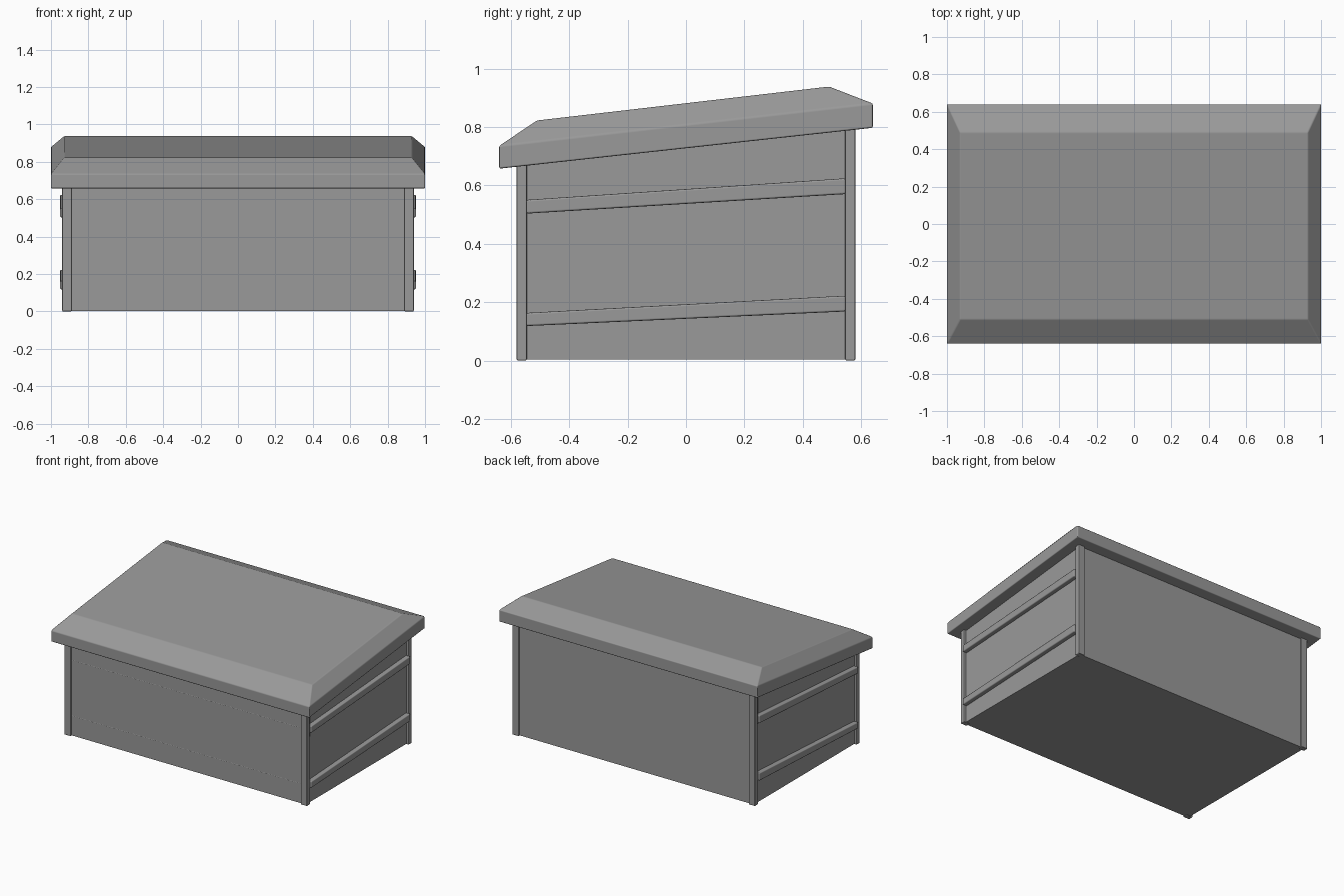
import bpy, bmesh, math

if "Cube" in bpy.data.objects:
    bpy.data.objects.remove(bpy.data.objects["Cube"])

grey = bpy.data.materials.new("dark_grey")
grey.diffuse_color = (0.32, 0.32, 0.32, 1)
grey.use_nodes = True
grey.node_tree.nodes["Principled BSDF"].inputs["Base Color"].default_value = grey.diffuse_color


def finish(name, bm, bevel=0.0):
    bmesh.ops.recalc_face_normals(bm, faces=bm.faces)
    me = bpy.data.meshes.new(name)
    bm.to_mesh(me)
    bm.free()
    me.materials.append(grey)
    ob = bpy.data.objects.new(name, me)
    bpy.context.collection.objects.link(ob)
    if bevel:
        # Rounded edges with flat faces in between
        me.shade_smooth()
        mod = ob.modifiers.new("rounded", 'BEVEL')
        mod.width, mod.segments = bevel, 2
        mod.limit_method, mod.angle_limit = 'ANGLE', math.radians(12)
        mod.harden_normals = True
    return ob


def prism(name, x0, x1, profile, bevel=0.0):
    """Extrude a (y, z) side profile from x0 to x1."""
    bm = bmesh.new()
    face = bm.faces.new([bm.verts.new((x0, y, z)) for y, z in profile])
    new = bmesh.ops.extrude_face_region(bm, geom=[face])["geom"]
    verts = [v for v in new if isinstance(v, bmesh.types.BMVert)]
    bmesh.ops.translate(bm, verts=verts, vec=(x1 - x0, 0, 0))
    return finish(name, bm, bevel)


def lid_z(y):
    """Height of the sloping underside of the lid."""
    return 0.728 + y * 0.14 / 1.28


# Bin body with sloping top
prism("body", -0.922, 0.922, [(-0.568, 0.003), (0.568, 0.003),
                              (0.568, lid_z(0.568) + 0.005), (-0.568, lid_z(-0.568) + 0.005)])

# Lid: sloping slab with chamfered upper border
bm = bmesh.new()
rings = []
for x, y0, z0, y1, z1 in [(1, -0.64, 0.657, 0.64, 0.797),
                          (1, -0.64, 0.735, 0.64, 0.88),
                          (0.93, -0.51, 0.822, 0.49, 0.938)]:
    rings.append([bm.verts.new(c) for c in
                  [(-x, y0, z0), (x, y0, z0), (x, y1, z1), (-x, y1, z1)]])
for a, b in zip(rings, rings[1:]):
    for i in range(4):
        j = (i + 1) % 4
        bm.faces.new([a[i], a[j], b[j], b[i]])
bm.faces.new(rings[0][::-1])
bm.faces.new(rings[-1])
finish("lid", bm, 0.006)

for side, s in [("left", -1), ("right", 1)]:
    # Corner posts
    for end, y0, y1 in [("front", -0.58, -0.545), ("back", 0.545, 0.58)]:
        prism(f"{end}_{side}_post", s * 0.89, s * 0.94,
              [(y0, 0), (y1, 0), (y1, lid_z(y1) + 0.004), (y0, lid_z(y0) + 0.004)], 0.005)
    # Sloping side rails
    for level, f0, f1, b0, b1 in [("lower", 0.118, 0.163, 0.168, 0.222),
                                  ("upper", 0.503, 0.55, 0.57, 0.624)]:
        prism(f"{level}_{side}_rail", s * 0.90, s * 0.952,
              [(-0.547, f0), (0.547, b0), (0.547, b1), (-0.547, f1)], 0.007)

# Rails almost flush with the front panel
for level, z in [("lower", 0.14), ("upper", 0.53)]:
    prism(f"{level}_front_rail", -0.89, 0.89,
          [(-0.56, z - 0.015), (-0.5685, z - 0.001), (-0.5685, z + 0.001), (-0.56, z + 0.015)])
